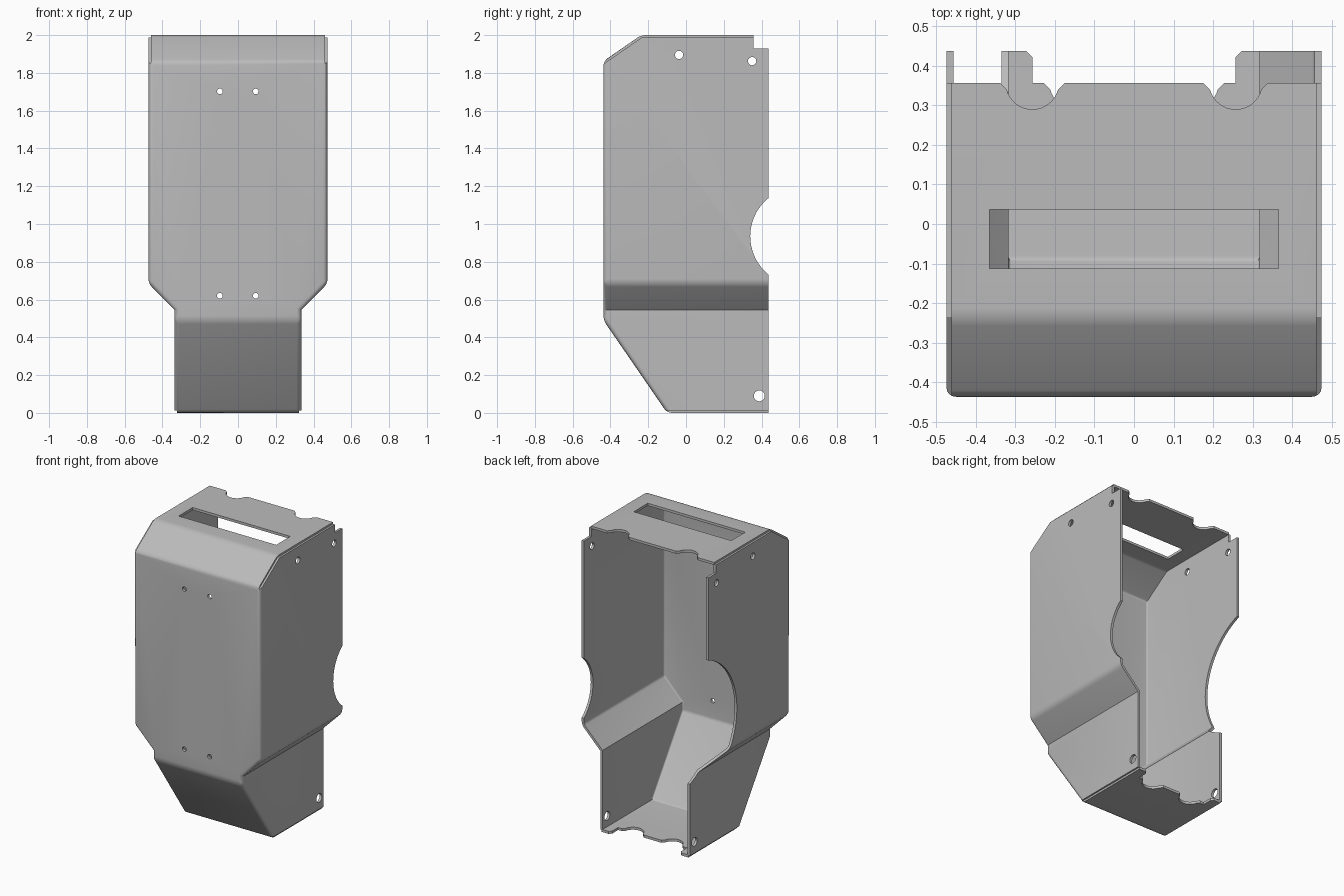
import bpy, bmesh, math
from mathutils import Vector

cube = bpy.data.objects.get("Cube")
if cube:
    bpy.data.objects.remove(cube, do_unlink=True)

T = 0.017       # sheet thickness
HALF = 0.437    # half depth

steel = bpy.data.materials.new("light grey steel")
steel.use_nodes = True
grey = (0.5, 0.5, 0.5, 1)
steel.diffuse_color = grey
steel.node_tree.nodes["Principled BSDF"].inputs["Base Color"].default_value = grey


def prism(name, pts, axis, lo, hi):
    """Extrude a 2D outline along an axis: pts are the other two axes in order."""
    def place(p, d):
        co = list(p)
        co.insert(axis, d)
        return Vector(co)
    bm = bmesh.new()
    face = bm.faces.new([bm.verts.new(place(p, lo)) for p in pts])
    ext = bmesh.ops.extrude_face_region(bm, geom=[face])
    moved = [v for v in ext["geom"] if isinstance(v, bmesh.types.BMVert)]
    bmesh.ops.translate(bm, verts=moved, vec=place((0, 0), hi - lo))
    bmesh.ops.recalc_face_normals(bm, faces=bm.faces)
    mesh = bpy.data.meshes.new(name)
    bm.to_mesh(mesh)
    bm.free()
    mesh.materials.append(steel)
    obj = bpy.data.objects.new(name, mesh)
    bpy.context.collection.objects.link(obj)
    return obj


def combine(obj, tool, operation="DIFFERENCE"):
    mod = obj.modifiers.new("cut", "BOOLEAN")
    mod.operation, mod.solver, mod.object = operation, "EXACT", tool
    bpy.context.view_layer.objects.active = obj
    bpy.ops.object.modifier_apply(modifier=mod.name)
    bpy.data.objects.remove(tool, do_unlink=True)


def circle(cx, cy, r, n):
    return [(cx + r * math.cos(2 * math.pi * i / n),
             cy + r * math.sin(2 * math.pi * i / n)) for i in range(n)]


def box(x0, x1, y0, y1):
    return [(x0, y0), (x1, y0), (x1, y1), (x0, y1)]


def inset(pts, d):
    """Move every edge of a counter-clockwise outline inward by d."""
    out = []
    for i, p in enumerate(pts):
        p, a, b = Vector(p), Vector(pts[i - 1]), Vector(pts[(i + 1) % len(pts)])
        u, v = (p - a).normalized(), (b - p).normalized()
        n, m = Vector((-u.y, u.x)), Vector((-v.y, v.x))
        out.append(tuple(p + (n + m) * d / (1 + n.dot(m))))
    return out


def body(name, d, radius, back):
    """Folded body: front outline crossed with side outline, bends rounded."""
    right = [(0.335, -0.5), (0.335, 0.545), (0.474, 0.685), (0.474, 2.5)]
    front = right + [(-x, z) for x, z in reversed(right)]
    side = [(-0.10, 0), (back, 0), (back, 2), (-0.238, 2), (-HALF, 1.862), (-HALF, 0.49)]
    side = [(min(y, HALF) if not d else y, z) for y, z in inset(side, d)]
    obj = prism(name, inset(front, d), 1, -1, 1.5)
    combine(obj, prism("side_outline", side, 0, -1, 1), "INTERSECT")
    bm = bmesh.new()
    bm.from_mesh(obj.data)
    bmesh.ops.dissolve_limit(bm, angle_limit=0.01, verts=bm.verts, edges=bm.edges)

    def is_bend(e):
        a, b = (f.normal for f in e.link_faces)
        if max(a.y, b.y) > 0.9 or not e.is_convex:
            return False
        seam = max(abs(a.x), abs(b.x)) > 0.9 and (max(a.z, b.z) > 0.3 or min(a.z, b.z) < -0.9)
        return not seam
    bends = [e for e in bm.edges if is_bend(e)]
    bmesh.ops.bevel(bm, geom=bends, offset=radius, segments=4, profile=0.5,
                    affect="EDGES", clamp_overlap=True)
    bm.to_mesh(obj.data)
    bm.free()
    return obj


# Hollow folded housing, open at the back
housing = body("housing", 0, 0.024, HALF)
combine(housing, body("hollow", T, 0.01, 0.8))

# Seams where the top and bottom plates meet the side walls
top_seam = [(-0.45, 1.838), (-0.235, 1.987), (0.6, 1.987), (0.6, 2.2), (-0.6, 2.2), (-0.6, 1.838)]
for s in (-1, 1):
    lo, hi = sorted((s * 0.461, s * 0.6))
    combine(housing, prism("top_seam", top_seam, 0, lo, hi))
    lo, hi = sorted((s * 0.324, s * 0.6))
    combine(housing, prism("bottom_seam", box(-0.11, 0.6, -0.1, 0.013), 0, lo, hi))

# Rear trim: short top plate, bottom plate with two corner tabs
combine(housing, prism("top_trim", box(-0.6, 0.6, 0.357, 0.6), 2, 1.93, 2.1))
tab = [(0.257, 0.357), (0.257, 0.422), (0.272, HALF), (0.272, 0.6)]
tabs = tab + [(-x, y) for x, y in reversed(tab)]
combine(housing, prism("bottom_trim", tabs, 2, -0.1, 0.05))


# Flared cable notches in the rear edges
def notch(cx):
    arc = [(0.067 * math.cos(a), -0.067 * math.sin(a))
           for a in (math.radians(15 + 150 * i / 16) for i in range(17))]
    outline = [(0.083, 0.05), (0.083, 0.001)] + arc + [(-0.083, 0.001), (-0.083, 0.05)]
    return [(cx + x, 0.357 + y) for x, y in outline]


for s in (-1, 1):
    combine(housing, prism("top_notch", notch(s * 0.257), 2, 1.95, 2.1))
    combine(housing, prism("bottom_notch", notch(s * 0.147), 2, -0.1, 0.05))

# Slot in the top plate
combine(housing, prism("slot", box(-0.365, 0.365, -0.113, 0.037), 2, 1.9, 2.1))

# Round side cut-outs, larger on the -x side
combine(housing, prism("small_cutout", circle(0.6, 0.935, 0.26, 64), 0, 0.3, 0.7))
combine(housing, prism("large_cutout", circle(0.6, 0.935, 0.466, 96), 0, -0.7, -0.3))

# Screw holes through both side walls and the front plate
for y, z, r in ((-0.037, 1.895, 0.022), (0.35, 1.862, 0.022), (0.388, 0.09, 0.029)):
    combine(housing, prism("side_hole", circle(y, z, r, 24), 0, -1, 1))
for x in (-0.096, 0.094):
    for z in (0.62, 1.702):
        combine(housing, prism("front_hole", circle(x, z, 0.015, 20), 1, -0.6, -0.38))

bpy.ops.object.select_all(action="DESELECT")
housing.select_set(True)
bpy.context.view_layer.objects.active = housing
bpy.ops.object.shade_smooth_by_angle(angle=math.radians(30))
